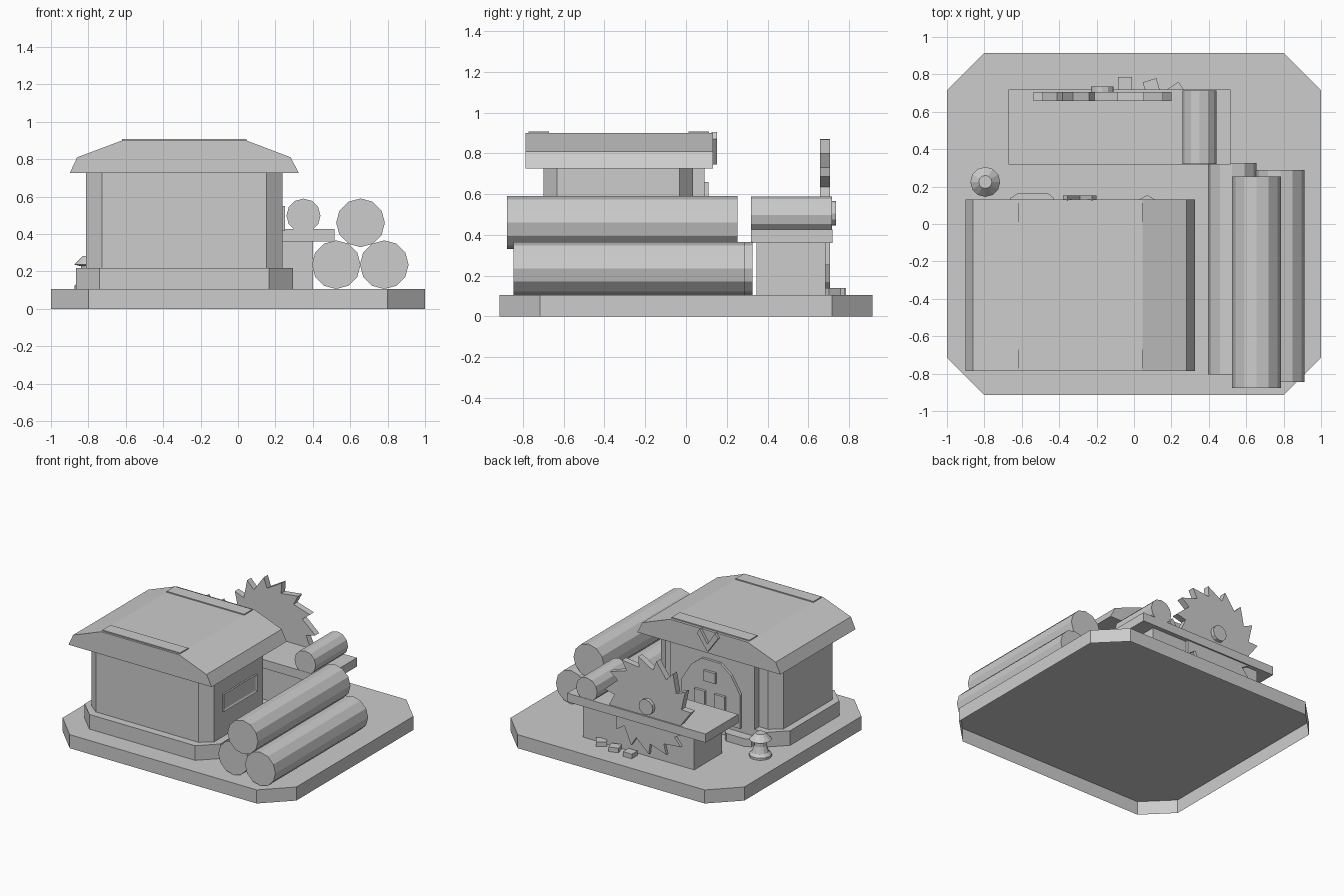
import bpy, bmesh, math
from mathutils import Matrix

cube = bpy.data.objects.get("Cube")
if cube:
    bpy.data.objects.remove(cube, do_unlink=True)

mat = bpy.data.materials.new("plain grey")
GREY = (0.605, 0.605, 0.605, 1)
mat.use_nodes = True
mat.diffuse_color = GREY
mat.node_tree.nodes["Principled BSDF"].inputs["Base Color"].default_value = GREY


def finish(name, bm):
    bmesh.ops.recalc_face_normals(bm, faces=bm.faces)
    me = bpy.data.meshes.new(name)
    bm.to_mesh(me)
    bm.free()
    me.materials.append(mat)
    ob = bpy.data.objects.new(name, me)
    bpy.context.collection.objects.link(ob)
    return ob


def prism(name, pts, lo, hi, axis="z", closed=True):
    """Extrude a 2D outline: (x, y) along z, or (x, z) along y."""
    bm = bmesh.new()
    place = (lambda a, b, t: (a, b, t)) if axis == "z" else (lambda a, b, t: (a, t, b))
    low = [bm.verts.new(place(a, b, lo)) for a, b in pts]
    top = [bm.verts.new(place(a, b, hi)) for a, b in pts]
    if closed:
        bm.faces.new(low)
    bm.faces.new(top)
    n = len(pts)
    for i in range(n):
        j = (i + 1) % n
        bm.faces.new((low[i], low[j], top[j], top[i]))
    return finish(name, bm)


def octagon(x0, x1, y0, y1, cx, cy):
    return [(x0 + cx, y0), (x1 - cx, y0), (x1, y0 + cy), (x1, y1 - cy),
            (x1 - cx, y1), (x0 + cx, y1), (x0, y1 - cy), (x0, y0 + cy)]


def box(name, x0, x1, y0, y1, z0, z1, turn=0):
    bm = bmesh.new()
    bmesh.ops.create_cube(bm, size=1)
    bm.transform(Matrix.Translation(((x0 + x1) / 2, (y0 + y1) / 2, (z0 + z1) / 2))
                 @ Matrix.Rotation(turn, 4, "Z")
                 @ Matrix.Diagonal((x1 - x0, y1 - y0, z1 - z0, 1)))
    return finish(name, bm)


def ring(cx, cz, r, n, start=0):
    return [(cx + r * math.cos(start + i * math.tau / n),
             cz + r * math.sin(start + i * math.tau / n)) for i in range(n)]


# Ground slab is a shell, open underneath; the house body stands on it
GROUND = 0.105
prism("ground_slab", octagon(-1, 1, -0.915, 0.915, 0.2, 0.2), 0, GROUND, closed=False)
prism("foundation", octagon(-0.867, 0.293, -0.76, 0.09, 0.127, 0.125), GROUND, 0.218)
prism("house_walls", octagon(-0.812, 0.238, -0.70, 0.035, 0.085, 0.068), 0.218, 0.727)

# Roof with two flat ridge strips
MID = -0.29
prism("roof", [(-0.9, 0.725), (0.325, 0.725), (0.282, 0.81), (0.045, 0.9),
               (-0.62, 0.9), (-0.86, 0.81)], -0.787, 0.132, "y")
for name, y in (("front_roof_strip", -0.772), ("back_roof_strip", 0.012)):
    box(name, -0.62, 0.045, y, y + 0.1, 0.895, 0.908)

# V-shaped gable boards
prism("gable_boards", [(MID, 0.745), (MID + 0.09, 0.87), (MID + 0.065, 0.905), (MID, 0.805),
                       (MID - 0.065, 0.905), (MID - 0.09, 0.87)], 0.125, 0.153, "y")

# Back entrance: porch block, arched doorway, panels
box("porch_block", MID - 0.36, MID + 0.36, 0.02, 0.09, 0.2, 0.727)
half = [(0.25, 0.2), (0.25, 0.46), (0.17, 0.59), (0.08, 0.66)]
arch = [(MID + a, z) for a, z in half] + [(MID - a, z) for a, z in reversed(half)]
prism("door_arch", arch, 0.08, 0.11, "y")
for side, name in ((1, "left_door_panel"), (-1, "right_door_panel")):
    c = MID + side * 0.085
    box(name, c - 0.045, c + 0.045, 0.1, 0.13, 0.24, 0.42)
box("door_sign", MID - 0.05, MID + 0.05, 0.1, 0.13, 0.5, 0.58)

# Stones beside the entrance
prism("step_stone", [(-0.66, 0.08), (-0.43, 0.08), (-0.43, 0.14), (-0.46, 0.165),
                     (-0.62, 0.165), (-0.66, 0.14)], GROUND, 0.165)
prism("small_stone", ring(0.07, 0.105, 0.05, 6, math.pi / 6), GROUND, 0.165)

# Side window: frame with a sunken pane
win = box("side_window", 0.225, 0.25, -0.53, -0.12, 0.415, 0.55)
bm = bmesh.new()
bm.from_mesh(win.data)
pane = max(bm.faces, key=lambda f: f.calc_center_median().x)
bmesh.ops.inset_individual(bm, faces=[pane], thickness=0.018, depth=-0.008)
bm.to_mesh(win.data)
bm.free()

# Logs: stacked pile and the one on the table
for name, x, z, r, y0, y1 in (("inner_log", 0.525, 0.236, 0.13, -0.805, 0.325),
                              ("outer_log", 0.782, 0.236, 0.13, -0.845, 0.288),
                              ("top_log", 0.655, 0.46, 0.13, -0.877, 0.253),
                              ("table_log", 0.35, 0.498, 0.091, 0.32, 0.715)):
    prism(name, ring(x, z, r, 12), y0, y1, "y")

# Saw table
box("table_base", -0.55, 0.4, 0.345, 0.685, GROUND, 0.37)
box("table_top", -0.67, 0.515, 0.318, 0.718, 0.36, 0.427)

# Saw blade: hooked teeth around a hub
SX, SZ, TEETH = -0.17, 0.506, 15
blade = []
for i in range(TEETH):
    tip = math.radians(5) + i * math.tau / TEETH
    for r, lag in ((0.29, 0.045), (0.371, 0)):
        blade.append((SX + r * math.cos(tip - lag), SZ + r * math.sin(tip - lag)))
prism("saw_blade", blade, 0.658, 0.707, "y")
prism("saw_hub", ring(SX, SZ, 0.06, 12), 0.7, 0.735, "y")

# Wood offcuts on the ground
for i, (x, y, turn) in enumerate(((-0.048, 0.75, 0), (0.093, 0.735, 0.3), (0.225, 0.71, 0.6))):
    box("offcut_%d" % (i + 1), x - 0.038, x + 0.038, y - 0.035, y + 0.035, GROUND, 0.14, turn)

# Bollard: flared foot, neck and conical cap
profile = [(0.08, 0.105), (0.08, 0.122), (0.06, 0.142), (0.045, 0.19), (0.045, 0.228),
           (0.08, 0.236), (0.035, 0.283)]
bm = bmesh.new()
rings = [[bm.verts.new((x, y, z)) for x, y in ring(-0.795, 0.225, r, 12)] for r, z in profile]
for a, b in zip(rings, rings[1:]):
    for i in range(12):
        j = (i + 1) % 12
        bm.faces.new((a[i], a[j], b[j], b[i]))
bm.faces.new(rings[0])
bm.faces.new(rings[-1])
finish("bollard", bm)
